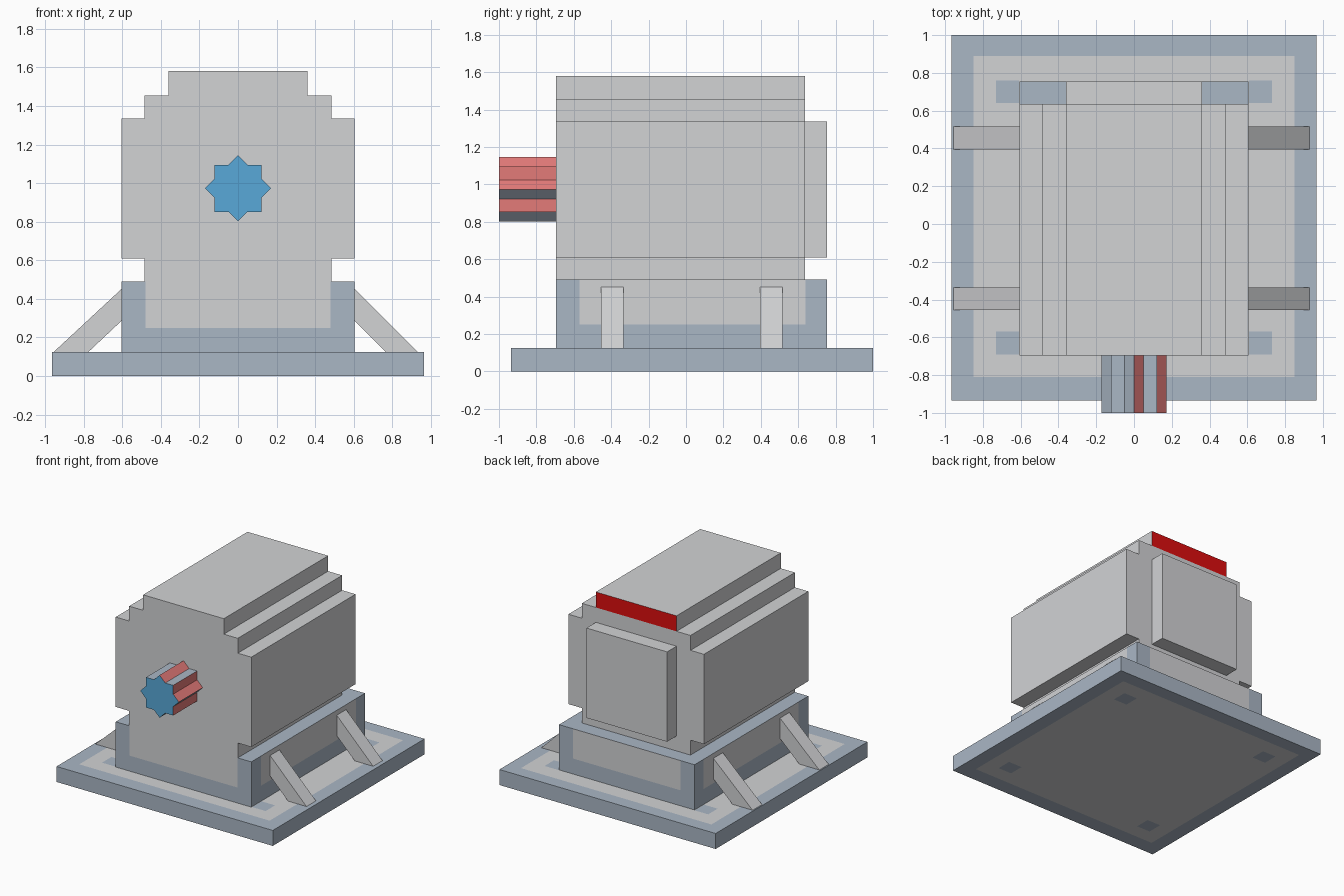
import bpy, bmesh, math
from mathutils import Vector

cube = bpy.data.objects.get("Cube")
if cube:
    bpy.data.objects.remove(cube, do_unlink=True)


def material(name, rgb):
    """Flat material from 0-255 sRGB values, stored as linear."""
    lin = [((c / 255 + 0.055) / 1.055) ** 2.4 if c > 10 else c / 255 / 12.92 for c in rgb]
    m = bpy.data.materials.new(name)
    m.use_nodes = True
    m.diffuse_color = (*lin, 1)
    bsdf = m.node_tree.nodes["Principled BSDF"]
    bsdf.inputs["Base Color"].default_value = (*lin, 1)
    bsdf.inputs["Roughness"].default_value = 0.7
    return m


grey = material("light grey", (210, 211, 213))
slate = material("slate blue", (170, 183, 197))
sky = material("sky blue", (88, 168, 216))
coral = material("coral red", (228, 123, 121))
red = material("deep red", (220, 13, 14))


def prism(name, profile, y0, y1, mats, cuts=(), rule=None):
    """Extrude an (x, z) profile from y0 to y1, cut it at planes, colour faces by rule(centre, normal)."""
    bm = bmesh.new()
    face = bm.faces.new([bm.verts.new((x, y0, z)) for x, z in profile])
    new = bmesh.ops.extrude_face_region(bm, geom=[face])["geom"]
    bmesh.ops.translate(bm, vec=(0, y1 - y0, 0),
                        verts=[v for v in new if isinstance(v, bmesh.types.BMVert)])
    for axis, values in cuts:
        normal = Vector([float(axis == i) for i in range(3)])
        for value in values:
            bmesh.ops.bisect_plane(bm, geom=bm.verts[:] + bm.edges[:] + bm.faces[:],
                                   plane_co=normal * value, plane_no=normal, dist=1e-5)
    bmesh.ops.recalc_face_normals(bm, faces=bm.faces)
    bm.normal_update()
    if rule:
        for f in bm.faces:
            f.material_index = rule(f.calc_center_median(), f.normal)
    mesh = bpy.data.meshes.new(name)
    bm.to_mesh(mesh)
    bm.free()
    for m in mats:
        mesh.materials.append(m)
    ob = bpy.data.objects.new(name, mesh)
    bpy.context.collection.objects.link(ob)
    return ob


def rect(x, z0, z1):
    return [(-x, z0), (x, z0), (x, z1), (-x, z1)]


# Base slab: slate rim and four slate pads around a grey field, top and bottom
def base_rule(c, n):
    if abs(n.z) < 0.5 or abs(c.x) > 0.85 or not -0.81 < c.y < 0.89:
        return 0
    pad = 0.61 < abs(c.x) < 0.73 and (-0.69 < c.y < -0.57 or 0.64 < c.y < 0.76)
    return 0 if pad else 1


prism("base_slab", rect(0.965, 0, 0.125), -0.935, 1.0, [slate, grey],
      [(0, (-0.85, -0.73, -0.61, 0.61, 0.73, 0.85)),
       (1, (-0.81, -0.69, -0.57, 0.64, 0.76, 0.89))], base_rule)


# Pedestal: slate corners and foot with a grey panel on every wall
def pedestal_rule(c, n):
    if abs(n.z) > 0.5 or c.z < 0.25:
        return 0
    inside = abs(c.x) < 0.48 if abs(n.y) > 0.5 else -0.57 < c.y < 0.64
    return 1 if inside else 0


prism("pedestal", rect(0.605, 0.125, 0.49), -0.695, 0.755, [slate, grey],
      [(0, (-0.48, 0.48)), (1, (-0.57, 0.64)), (2, (0.25,))], pedestal_rule)

# Stepped housing with a red strip at the top of its back
half = [(0.485, 0.49), (0.485, 0.61), (0.605, 0.61), (0.605, 1.335),
        (0.485, 1.335), (0.485, 1.455), (0.36, 1.455), (0.36, 1.58)]
prism("housing", half + [(-x, z) for x, z in reversed(half)], -0.695, 0.635, [grey, red],
      [(2, (1.455,))], lambda c, n: int(n.y > 0.5 and c.z > 1.455))

# Raised plate on the back
prism("back_plate", rect(0.36, 0.61, 1.335), 0.635, 0.755, [grey])

# Star-shaped drive shaft: blue end, red flutes on one side
tip = 0.172
inner = tip * math.cos(math.pi / 4) / math.cos(math.pi / 8)
star = []
for i in range(16):
    r, a = (inner if i % 2 else tip), i * math.pi / 8
    star.append((r * math.cos(a), 0.973 + r * math.sin(a)))


def shaft_rule(c, n):
    if abs(n.y) > 0.5:
        return 1
    return 2 if n.x > 0.5 and n.z > -0.3 else 0


prism("drive_shaft", star, -1.0, -0.695, [slate, sky, coral], (), shaft_rule)

# Diagonal braces, two on each side
for side, sign, foot, heel in (("left", 1, 0.93, 0.765), ("right", -1, 0.955, 0.775)):
    for end, y in (("front", -0.455), ("back", 0.395)):
        prism(f"{side}_{end}_brace",
              [(sign * x, z) for x, z in ((foot, 0.125), (heel, 0.125), (0.605, 0.285), (0.605, 0.45))],
              y, y + 0.12, [grey])
